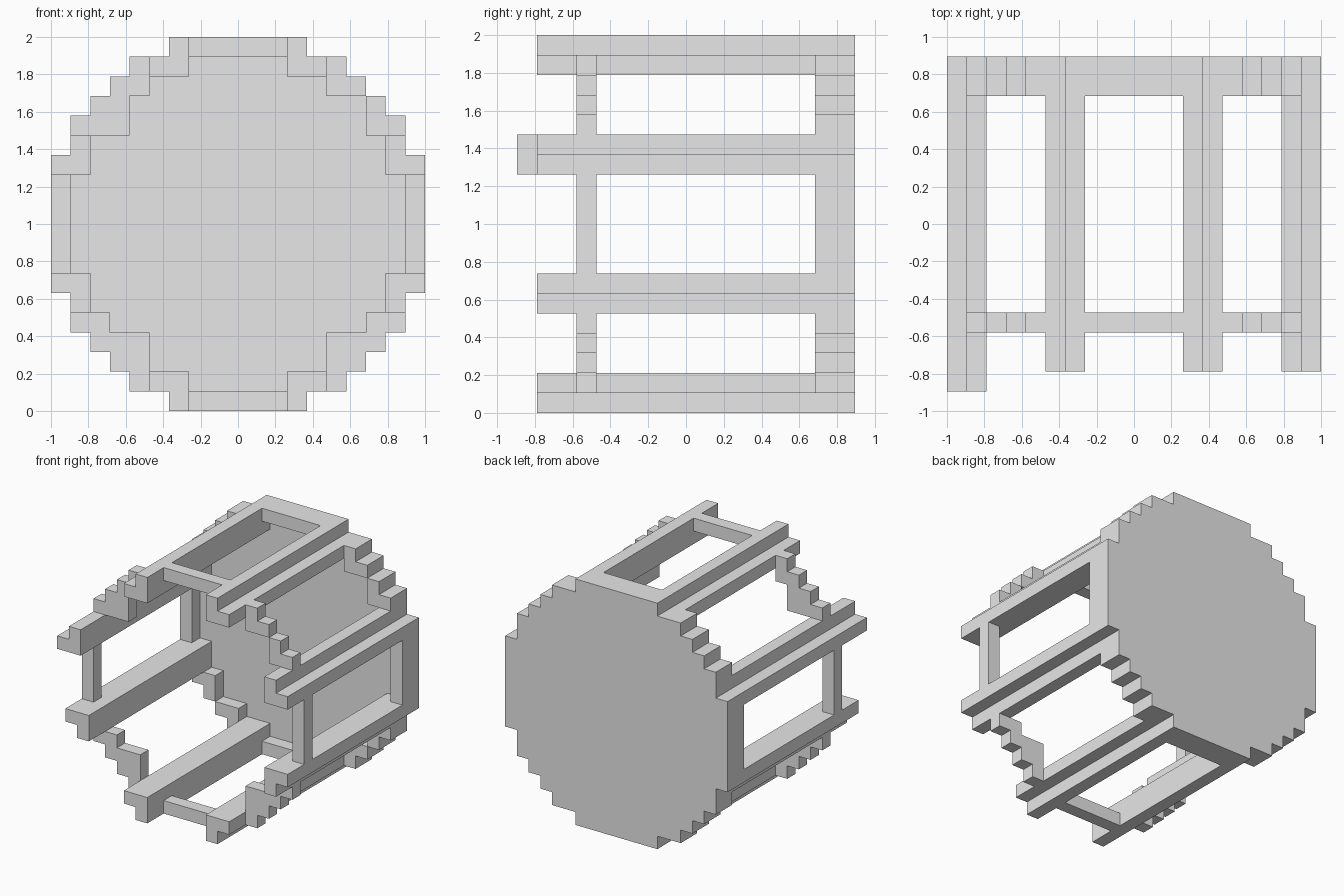
import bpy
import bmesh
from mathutils import Vector

cube = bpy.data.objects.get("Cube")
if cube:
    bpy.data.objects.remove(cube, do_unlink=True)

N = 19               # grid cells across the drum
LAST = N - 1
U = 2 / N            # size of one cell
DEPTH = 17           # grid cells from front to back

grey = bpy.data.materials.new("plain_grey")
grey.use_nodes = True
grey.diffuse_color = (0.8, 0.8, 0.8, 1)
grey.node_tree.nodes["Principled BSDF"].inputs["Base Color"].default_value = (0.8, 0.8, 0.8, 1)


def flip(cells, x=False, z=False):
    """Mirror cells across the middle of the drum."""
    return {(LAST - i if x else i, LAST - k if z else k) for i, k in cells}


def four_way(cells):
    return set().union(*(flip(cells, x, z) for x in (False, True) for z in (False, True)))


def prism(name, cells, front, back):
    """Extrude a stepped profile of grid cells from front to back."""
    bm = bmesh.new()
    y = (front - DEPTH / 2) * U
    for i, k in sorted(cells):
        corners = [(i, k), (i + 1, k), (i + 1, k + 1), (i, k + 1)]
        bm.faces.new([bm.verts.new(((a - N / 2) * U, y, b * U)) for a, b in corners])
    bmesh.ops.remove_doubles(bm, verts=bm.verts, dist=U / 100)
    ext = bmesh.ops.extrude_face_region(bm, geom=bm.faces[:], use_keep_orig=True)
    moved = [v for v in ext["geom"] if isinstance(v, bmesh.types.BMVert)]
    bmesh.ops.translate(bm, verts=moved, vec=Vector((0, (back - front) * U, 0)))
    bmesh.ops.recalc_face_normals(bm, faces=bm.faces)
    bmesh.ops.dissolve_limit(bm, angle_limit=0.01, verts=bm.verts, edges=bm.edges)
    mesh = bpy.data.meshes.new(name)
    bm.to_mesh(mesh)
    bm.free()
    mesh.materials.append(grey)
    obj = bpy.data.objects.new(name, mesh)
    bpy.context.collection.objects.link(obj)
    return obj


# Profiles, drawn for the upper left side of the model
cap_beam = {(12, 18), (12, 17), (13, 17)}
side_beam = {(k, i) for i, k in cap_beam}
arc = {(14, 17), (14, 16), (15, 16), (16, 15), (16, 14), (17, 14)}
upper_heavy_arc = arc | {(15, 15), (15, 14)}
lower_heavy_arc = arc | {(14, 15), (15, 15)}
bar = {(i, LAST) for i in range(7, 12)}
post = {(LAST, k) for k in range(7, 12)}
straights = four_way(bar | post)

# Stepped disc outline, half widths per row from the rim to the middle
half_widths = [3, 5, 6, 7, 8, 8] + [9] * 4
disc = set()
for row, half in enumerate(half_widths):
    disc |= {(i, k) for k in (row, LAST - row) for i in range(9 - half, 10 + half)}

# Long beams, one of them reaching further forward
for x, side in ((False, "left"), (True, "right")):
    for z, level in ((False, "upper"), (True, "lower")):
        prism(f"{level}_{side}_cap_beam", flip(cap_beam, x, z), 1, DEPTH)
        start = 0 if (x and not z) else 1
        prism(f"{level}_{side}_side_beam", flip(side_beam, x, z), start, DEPTH)

# Front ring with uneven corner steps
corners = arc | flip(upper_heavy_arc, x=True)
corners |= flip(lower_heavy_arc, z=True) | flip(lower_heavy_arc, x=True, z=True)
prism("front_ring", straights | corners, 3, 4)

# Back ring and the recessed plate that closes it
back_ring = straights | four_way(arc)
prism("back_ring", back_ring, DEPTH - 2, DEPTH)
beams = four_way(cap_beam | side_beam)
prism("back_plate", disc - back_ring - beams, DEPTH - 1, DEPTH)
